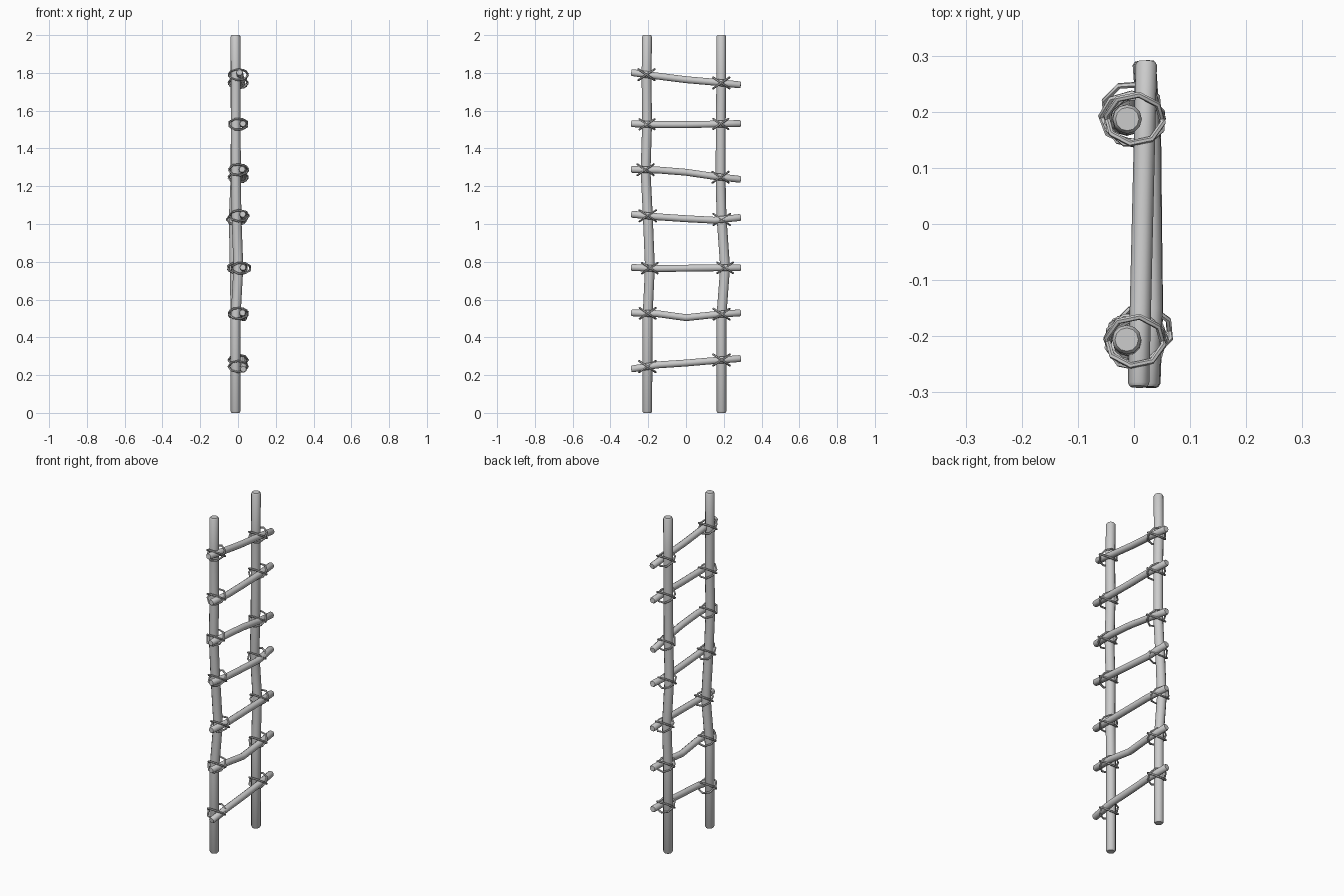
import bpy
from math import sin, cos, pi, radians

if "Cube" in bpy.data.objects:
    bpy.data.objects.remove(bpy.data.objects["Cube"])


def tube(name, paths, radius, res, closed=False, chamfer=0.0):
    """Round-section mesh swept along one or more point paths."""
    cu = bpy.data.curves.new(name, 'CURVE')
    cu.dimensions = '3D'
    cu.bevel_depth = radius
    cu.bevel_resolution = res
    cu.use_fill_caps = not closed
    for path in paths:
        pts = [(p, 1.0) for p in path]
        if chamfer:
            # softened ends: a narrower tip just beyond a full-width ring
            def inset(a, b):
                d = [b[i] - a[i] for i in range(3)]
                n = sum(c * c for c in d) ** 0.5
                return tuple(a[i] + d[i] / n * chamfer for i in range(3))
            pts = ([(path[0], 0.8), (inset(path[0], path[1]), 1.0)] + pts[1:-1] +
                   [(inset(path[-1], path[-2]), 1.0), (path[-1], 0.8)])
        sp = cu.splines.new('POLY')
        sp.points.add(len(pts) - 1)
        sp.use_cyclic_u = closed
        for q, (co, r) in zip(sp.points, pts):
            q.co = (*co, 1)
            q.radius = r
    ob = bpy.data.objects.new(name, cu)
    bpy.context.collection.objects.link(ob)
    bpy.ops.object.select_all(action='DESELECT')
    ob.select_set(True)
    bpy.context.view_layer.objects.active = ob
    bpy.ops.object.convert(target='MESH')
    bpy.ops.object.shade_smooth_by_angle(angle=radians(50))
    return ob


def at(path, axis, v):
    """Point on a path where the given coordinate equals v."""
    for a, b in zip(path, path[1:]):
        if a[axis] <= v <= b[axis]:
            t = (v - a[axis]) / (b[axis] - a[axis])
            return [a[i] + (b[i] - a[i]) * t for i in range(3)]


# Slightly crooked upright poles
poles = {
    "pole_left": [(-.013, -.205, 0), (-.013, -.204, .5), (.002, -.191, .77), (-.008, -.202, 1.04),
                  (-.011, -.214, 1.28), (-.012, -.206, 1.53), (-.012, -.209, 1.78), (-.013, -.206, 2)],
    "pole_right": [(-.013, .188, 0), (-.013, .188, .52), (-.018, .207, .77), (-.022, .188, 1.04),
                   (-.013, .183, 1.25), (-.012, .184, 1.53), (-.013, .187, 1.75), (-.012, .187, 2)],
}
for name, path in poles.items():
    tube(name, [path], .026, 4, chamfer=.008)

# Rungs: heights at five stations across, then x at both ends
stations = (-.29, -.15, 0, .15, .29)
rungs = [
    ((.232, .254, .264, .277, .288), .028, .016),
    ((.530, .525, .504, .520, .530), .024, .020),
    ((.770, .764, .766, .768, .768), .026, .020),
    ((1.052, 1.038, 1.028, 1.020, 1.035), .025, .018),
    ((1.289, 1.286, 1.274, 1.252, 1.236), .022, .018),
    ((1.531, 1.526, 1.526, 1.529, 1.532), .026, .018),
    ((1.802, 1.783, 1.764, 1.751, 1.736), .008, .022),
]
for i, (zs, x0, x1) in enumerate(rungs):
    path = [(x0 + (x1 - x0) * (y + .29) / .58 + (.008 if abs(y) < .2 and i < 6 else 0), y, z)
            for y, z in zip(stations, zs)]
    tube(f"rung_{i + 1}", [path], .019, 3, chamfer=.006)

    # Crossed rope lashings at both joints
    for side, pole in zip(("left", "right"), poles.values()):
        z = at(path, 1, pole[0][1])[2]
        px, py, _ = at(pole, 2, z)
        loops = []
        for tilt in (radians(34), radians(-34)):
            loops.append([(px + .014 + .051 * cos(a), py + .053 * sin(a) * cos(tilt),
                           z + .053 * sin(a) * sin(tilt))
                          for a in (2 * pi * (k + .3 * i) / 8 for k in range(8))])
        tube(f"lashing_{side}_{i + 1}", loops, .0055, 1, closed=True)
